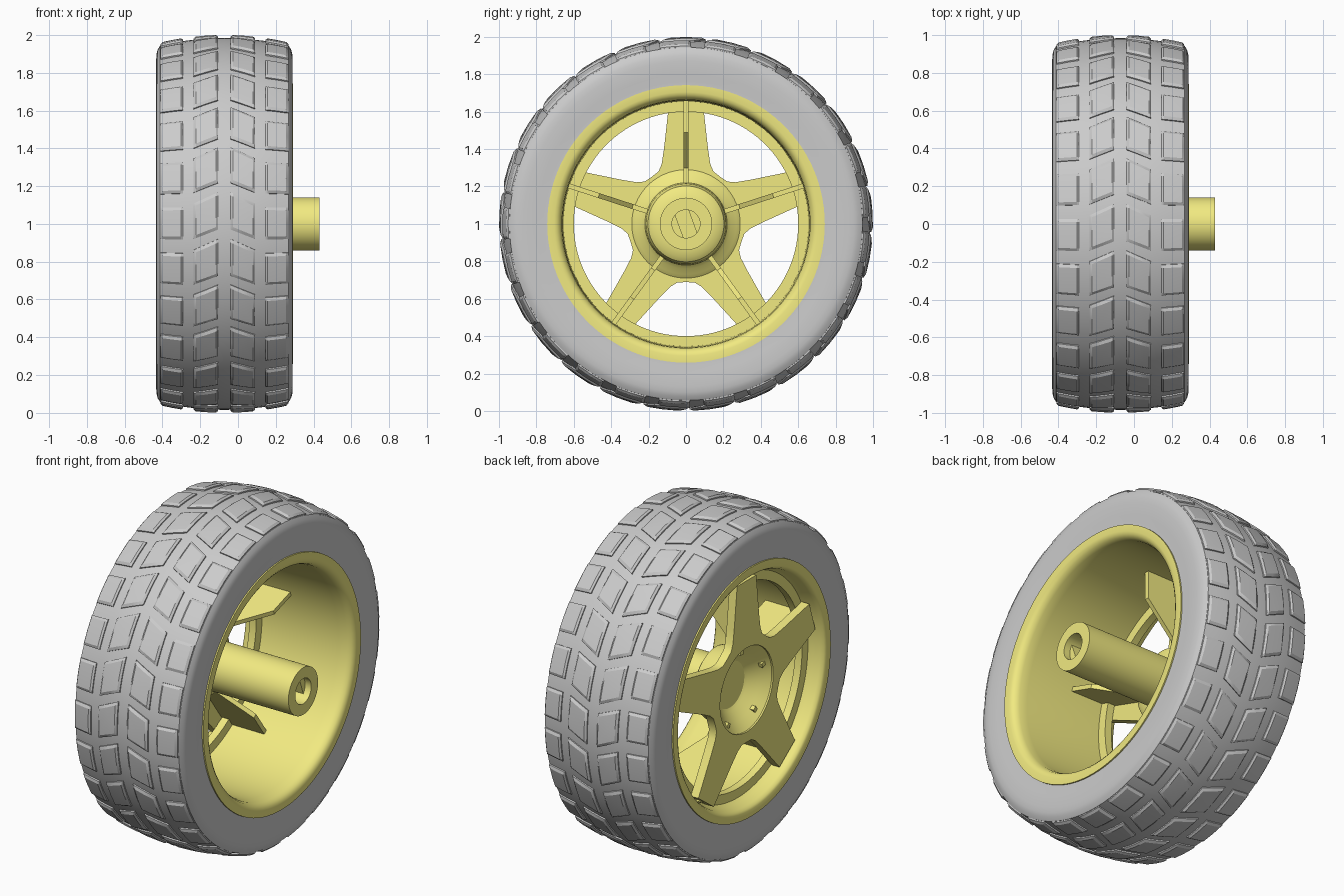
import bpy, bmesh, math
from mathutils import Matrix, Vector

if "Cube" in bpy.data.objects:
    bpy.data.objects.remove(bpy.data.objects["Cube"])

XC = -0.072            # middle plane of the tyre
yellow = bpy.data.materials.new("yellow_plastic")
yellow.diffuse_color = (0.88, 0.82, 0.22, 1)
yellow.use_nodes = True
yellow.node_tree.nodes["Principled BSDF"].inputs["Base Color"].default_value = yellow.diffuse_color


def polar(x, r, a):
    """Point at radius r around the axle; a = 0 faces the front, pi/2 is up."""
    return Vector((x, -r * math.cos(a), 1 + r * math.sin(a)))


def smooth(obj, angle=32, mat=yellow):
    bpy.ops.object.select_all(action='DESELECT')
    obj.select_set(True)
    bpy.context.view_layer.objects.active = obj
    bpy.ops.object.shade_smooth_by_angle(angle=math.radians(angle))
    if mat:
        obj.data.materials.clear()
        obj.data.materials.append(mat)


def finish(name, bm, mat=yellow, angle=32):
    bmesh.ops.remove_doubles(bm, verts=bm.verts, dist=1e-5)
    bmesh.ops.dissolve_degenerate(bm, edges=bm.edges, dist=1e-5)
    bmesh.ops.recalc_face_normals(bm, faces=bm.faces)
    me = bpy.data.meshes.new(name)
    bm.to_mesh(me)
    bm.free()
    obj = bpy.data.objects.new(name, me)
    bpy.context.collection.objects.link(obj)
    smooth(obj, angle, mat)
    return obj


def revolve(name, profile, closed=True, n=100, mat=yellow):
    """Spin an (x, radius) profile around the axle."""
    bm = bmesh.new()
    rings = [[bm.verts.new(polar(x, r, 2 * math.pi * k / n)) for x, r in profile]
             for k in range(n)]
    m = len(profile)
    for k in range(n):
        a, b = rings[k], rings[(k + 1) % n]
        for i in range(m if closed else m - 1):
            j = (i + 1) % m
            bm.faces.new((a[i], a[j], b[j], b[i]))
    return finish(name, bm, mat)


def prism(bm, pts, offset):
    """Closed solid from a planar loop pushed along offset."""
    a = [bm.verts.new(p) for p in pts]
    b = [bm.verts.new(p + offset) for p in pts]
    bm.faces.new(a)
    bm.faces.new(b[::-1])
    for i in range(len(a)):
        j = (i + 1) % len(a)
        bm.faces.new((a[i], b[i], b[j], a[j]))


def crown(u):
    return 0.984 - 0.35 * u * u


# Tyre carcass
half = [(0.355, 0.735), (0.355, 0.76), (0.360, 0.80), (0.361, 0.87), (0.359, 0.90), (0.353, 0.922)]
us = [0.34 - 0.068 * i for i in range(11)]
tyre = [(XC + u, r) for u, r in half]
tyre += [(XC + u, crown(u)) for u in us]
tyre += [(XC - u, r) for u, r in reversed(half)]
revolve("tyre", tyre, mat=None)

# Tread blocks: each is a curved patch with a small bevel and a skirt
COUNT = 25
S = [0, 0, 0.09, 0.5, 0.91, 1, 1]
LIFT = [-0.02, 0.007, 0.016, 0.016]


def tread_block(bm, u0, u1, lo0, hi0, lo1, hi1, turn):
    grid = []
    for i, s in enumerate(S):
        u = u0 + (u1 - u0) * s
        lo, hi = lo0 + (lo1 - lo0) * s, hi0 + (hi1 - hi0) * s
        row = []
        for j, t in enumerate(S):
            level = min(i, j, 6 - i, 6 - j)
            r = crown(u) + LIFT[level]
            row.append(bm.verts.new(polar(XC + u, r, turn + lo + (hi - lo) * t)))
        grid.append(row)
    for i in range(6):
        for j in range(6):
            bm.faces.new((grid[i][j], grid[i + 1][j], grid[i + 1][j + 1], grid[i][j + 1]))


bm = bmesh.new()
for k in range(COUNT):
    turn = 2 * math.pi * k / COUNT
    for side in (-1, 1):
        tread_block(bm, side * 0.338, side * 0.218, -0.085, 0.09, -0.085, 0.09, turn)
        tread_block(bm, side * 0.163, side * 0.033, -0.082, 0.11, -0.03, 0.17, turn)
finish("tread_blocks", bm, None, 25)

# Rim barrel with rolled lips and an inner ring near the spokes
revolve("rim", [
    (-0.435, 0.742), (-0.435, 0.70), (-0.428, 0.688), (-0.41, 0.678), (-0.37, 0.668),
    (-0.345, 0.655), (-0.345, 0.60), (-0.30, 0.60), (-0.30, 0.655), (0.20, 0.66),
    (0.25, 0.664), (0.275, 0.674), (0.287, 0.69), (0.291, 0.705), (0.291, 0.742)])

# Hub: dished outer face, rounded cup behind it, long axle sleeve
revolve("hub", [
    (-0.29, 0), (-0.29, 0.135), (-0.30, 0.15), (-0.345, 0.20), (-0.39, 0.25), (-0.39, 0.28),
    (-0.35, 0.29), (-0.335, 0.27), (-0.32, 0.24), (-0.30, 0.22), (-0.225, 0.215),
    (-0.195, 0.203), (-0.178, 0.178), (-0.172, 0.14), (0.43, 0.14), (0.43, 0.075),
    (0.0, 0.075), (0.0, 0)], closed=False, n=64)

# Flats inside the bore that leave a slot for the axle
bm = bmesh.new()
tilt = math.radians(20)
for side in (0, math.pi):
    pts = [polar(0.0, 0.0755, side - tilt + math.radians(a)) for a in range(-60, 61, 10)]
    prism(bm, pts, Vector((0.39, 0, 0)))
finish("bore_flats", bm)

# Five-pointed spoke plate with a round hole for the dished hub
arm = [(-0.183, 0.252), (-0.147, 0.28), (-0.13, 0.32), (-0.118, 0.40), (-0.09, 0.65)]
arm += [(-x, y) for x, y in reversed(arm[1:])]
outline = []
for k in range(5):
    c, s = math.cos(-k * 2 * math.pi / 5), math.sin(-k * 2 * math.pi / 5)
    outline += [(x * c - y * s, x * s + y * c) for x, y in arm]
hole = [(0.25 * math.cos(i * math.pi / 32), 0.25 * math.sin(i * math.pi / 32)) for i in range(64)]
cu = bpy.data.curves.new("spokes", 'CURVE')
cu.dimensions = '2D'
cu.fill_mode = 'BOTH'
cu.extrude = 0.025
for loop in (outline, hole):
    sp = cu.splines.new('POLY')
    sp.points.add(len(loop) - 1)
    for p, (x, y) in zip(sp.points, loop):
        p.co = (x, y, 0, 1)
    sp.use_cyclic_u = True
spokes = bpy.data.objects.new("spokes", cu)
bpy.context.collection.objects.link(spokes)
spokes.matrix_world = Matrix(((0, 0, 1, -0.375), (1, 0, 0, 0), (0, 1, 0, 1), (0, 0, 0, 1)))
bpy.ops.object.select_all(action='DESELECT')
spokes.select_set(True)
bpy.context.view_layer.objects.active = spokes
bpy.ops.object.convert(target='MESH')
smooth(bpy.context.view_layer.objects.active)

# Stiffening ribs behind the spokes
rib = [(-0.37, 0.20), (-0.27, 0.20), (-0.27, 0.30), (-0.09, 0.49), (-0.09, 0.658), (-0.37, 0.658)]
bm = bmesh.new()
for k in range(5):
    a = math.pi / 2 + k * 2 * math.pi / 5
    across = polar(0, 0.026, a + math.pi / 2) - Vector((0, 0, 1))
    prism(bm, [polar(x, r, a) - across / 2 for x, r in rib], across)
finish("ribs", bm)
